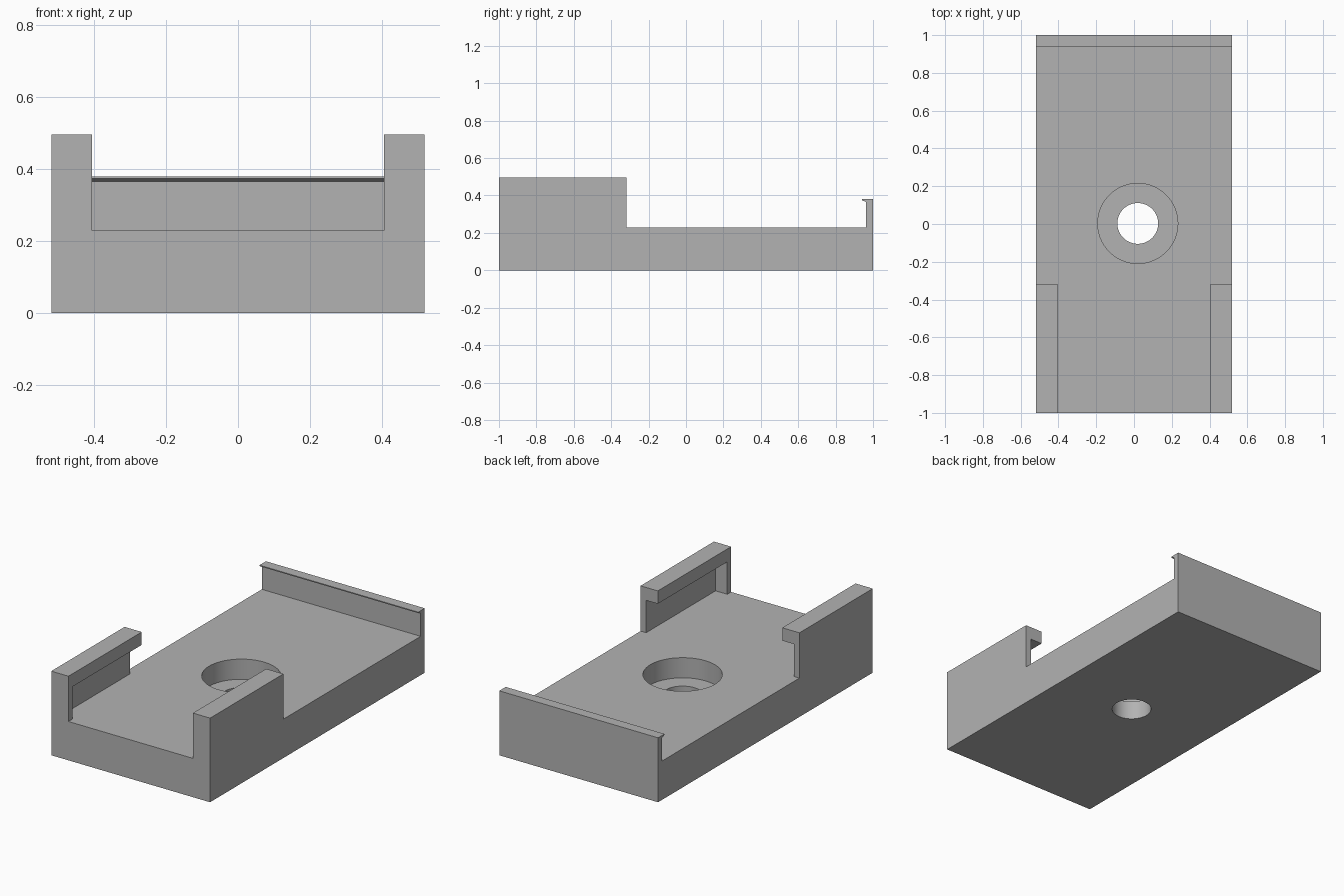
import bpy
import bmesh

if "Cube" in bpy.data.objects:
    bpy.data.objects.remove(bpy.data.objects["Cube"], do_unlink=True)

HALF_W, FLOOR, TOP = 0.518, 0.229, 0.496
RAIL_END, WALL = -0.317, 0.036
LIP_X, LIP_Z = 0.406, 0.42
HOLE = (0.02, 0.003)

grey = bpy.data.materials.new("plain grey")
grey.use_nodes = True
colour = (0.45, 0.45, 0.45, 1)
grey.diffuse_color = colour
grey.node_tree.nodes["Principled BSDF"].inputs["Base Color"].default_value = colour


def finish(name, bm):
    bmesh.ops.recalc_face_normals(bm, faces=bm.faces)
    mesh = bpy.data.meshes.new(name)
    bm.to_mesh(mesh)
    bm.free()
    mesh.materials.append(grey)
    obj = bpy.data.objects.new(name, mesh)
    bpy.context.collection.objects.link(obj)
    return obj


def extrude_x(name, profile, half):
    """Extrude a (y, z) outline symmetrically along x."""
    bm = bmesh.new()
    face = bm.faces.new([bm.verts.new((-half, y, z)) for y, z in profile])
    out = bmesh.ops.extrude_face_region(bm, geom=[face])["geom"]
    verts = [v for v in out if isinstance(v, bmesh.types.BMVert)]
    bmesh.ops.translate(bm, verts=verts, vec=(2 * half, 0, 0))
    return finish(name, bm)


def block(name, half, y0, y1, z0, z1):
    return extrude_x(name, [(y0, z0), (y1, z0), (y1, z1), (y0, z1)], half)


def drill(name, radius, z0, z1):
    bm = bmesh.new()
    bmesh.ops.create_cone(bm, cap_ends=True, segments=64, radius1=radius,
                          radius2=radius, depth=z1 - z0)
    bmesh.ops.translate(bm, verts=bm.verts, vec=(*HOLE, (z0 + z1) / 2))
    return finish(name, bm)


# Side outline: high rails at the front, low floor, hooked wall at the back
holder = extrude_x("clip_holder", [
    (-1, 0), (1, 0), (1, 0.38), (0.94, 0.38), (0.94, 0.374),
    (0.962, 0.366), (0.962, FLOOR), (RAIL_END, FLOOR),
    (RAIL_END, TOP), (-1, TOP)], HALF_W)

cutters = [
    # Gap between the rails
    block("rail_gap", LIP_X, -1.1, RAIL_END + 0.1, FLOOR, TOP + 0.1),
    # Channel under the rail lips, closed at the front
    block("rail_channel", HALF_W - WALL, -1 + WALL, RAIL_END + 0.1, FLOOR, LIP_Z),
    # Counterbored screw hole
    drill("counterbore", 0.212, 0.11, 0.6),
    drill("screw_hole", 0.108, -0.1, 0.3),
]

bpy.context.view_layer.objects.active = holder
for cutter in cutters:
    cutter.hide_render = True
    mod = holder.modifiers.new(cutter.name, "BOOLEAN")
    mod.operation = "DIFFERENCE"
    mod.solver = "EXACT"
    mod.object = cutter
    bpy.ops.object.modifier_apply(modifier=mod.name)
    bpy.data.objects.remove(cutter, do_unlink=True)

# Round holes smooth, all edges sharp
bpy.ops.object.select_all(action="DESELECT")
holder.select_set(True)
bpy.ops.object.shade_smooth_by_angle(angle=0.35)
